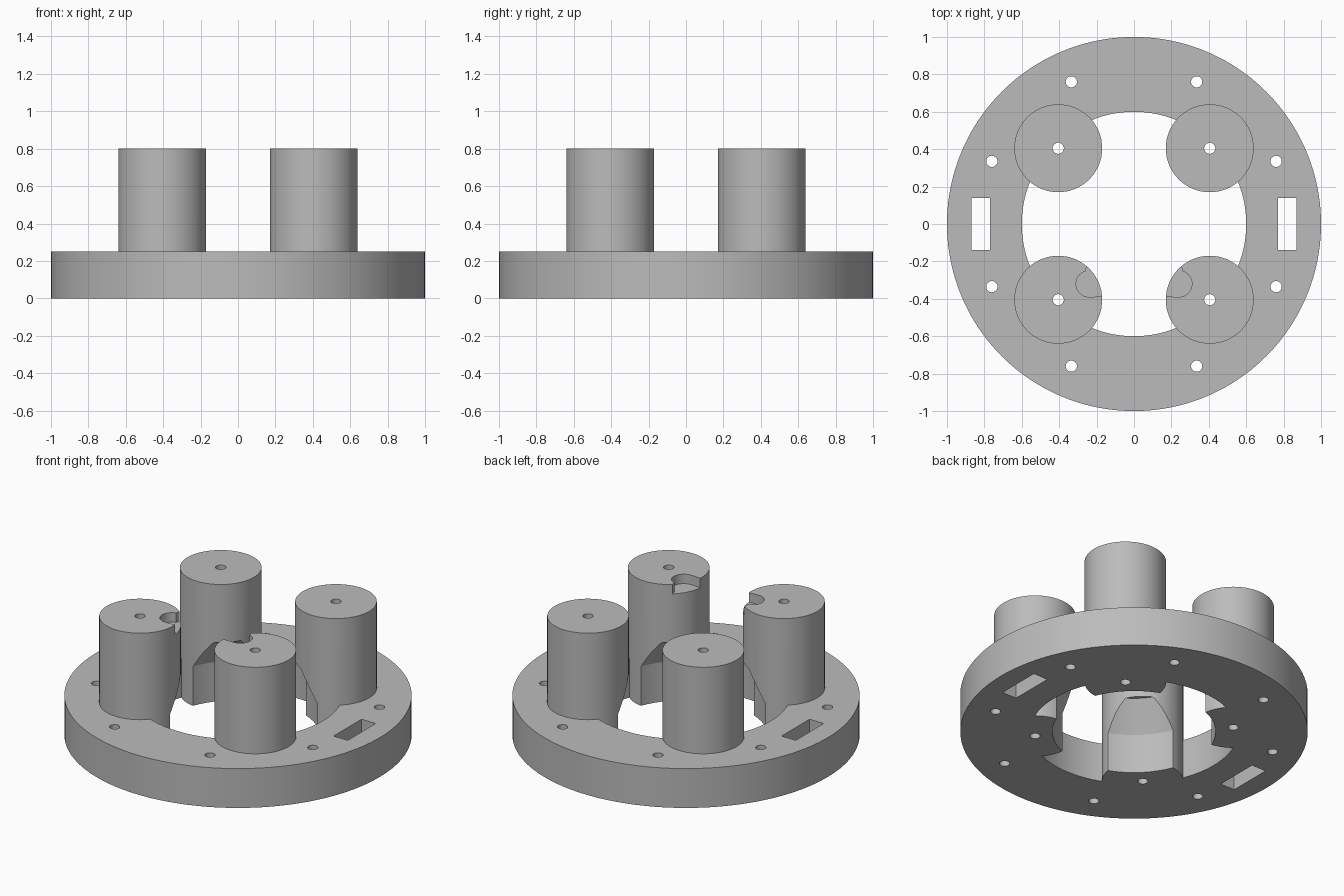
import bpy, bmesh
from math import sin, cos, radians, pi

default = bpy.data.objects.get("Cube")
if default:
    bpy.data.objects.remove(default, do_unlink=True)

grey = bpy.data.materials.new("plain grey")
grey.use_nodes = True
GREY = (0.5, 0.5, 0.5, 1)
grey.diffuse_color = GREY
grey.node_tree.nodes["Principled BSDF"].inputs["Base Color"].default_value = GREY


def prism(name, outline, z0, z1):
    """Extrude a flat outline from z0 up to z1."""
    bm = bmesh.new()
    face = bm.faces.new([bm.verts.new((x, y, z0)) for x, y in outline])
    out = bmesh.ops.extrude_face_region(bm, geom=[face])
    top = [v for v in out["geom"] if isinstance(v, bmesh.types.BMVert)]
    bmesh.ops.translate(bm, verts=top, vec=(0, 0, z1 - z0))
    bmesh.ops.recalc_face_normals(bm, faces=bm.faces)
    return finish(name, bm)


def finish(name, bm):
    mesh = bpy.data.meshes.new(name)
    bm.to_mesh(mesh)
    bm.free()
    mesh.materials.append(grey)
    obj = bpy.data.objects.new(name, mesh)
    bpy.context.collection.objects.link(obj)
    return obj


def arc(x, y, r, start=0, end=360, n=64):
    return [(x + r * cos(radians(start + (end - start) * i / n)),
             y + r * sin(radians(start + (end - start) * i / n))) for i in range(n)]


def combine(target, other, operation):
    """Apply a boolean and discard the second body."""
    mod = target.modifiers.new(operation, "BOOLEAN")
    mod.operation, mod.solver, mod.object = operation, "EXACT", other
    bpy.context.view_layer.objects.active = target
    bpy.ops.object.modifier_apply(modifier=mod.name)
    bpy.data.objects.remove(other, do_unlink=True)


# Ring base with a wide central opening
base = prism("ring_base_with_posts", arc(0, 0, 1, n=160), 0, 0.25)
combine(base, prism("opening", arc(0, 0, 0.6, n=128), -0.1, 0.4), "DIFFERENCE")

# Four posts overhanging the opening
corners = [(sx, sy) for sx in (-1, 1) for sy in (-1, 1)]
POST = 0.405
for sx, sy in corners:
    combine(base, prism("post", arc(sx * POST, sy * POST, 0.235), 0, 0.8), "UNION")

# Clearance under the overhang: straight bore, then a truncated cone
bm = bmesh.new()
levels = [(0.47, -0.1), (0.47, 0.25), (0.36, 0.43)]
rings = [[bm.verts.new((x, y, z)) for x, y in arc(0, 0, r, n=128)] for r, z in levels]
for low, high in zip(rings, rings[1:]):
    for i in range(len(low)):
        j = (i + 1) % len(low)
        bm.faces.new((low[i], low[j], high[j], high[i]))
bm.faces.new(rings[0])
bm.faces.new(rings[-1])
bmesh.ops.recalc_face_normals(bm, faces=bm.faces)
combine(base, finish("clearance", bm), "DIFFERENCE")

# Round holes through the posts and the ring
for sx, sy in corners:
    for x, y in ((POST, POST), (0.76, 0.335), (0.335, 0.76)):
        hole = prism("hole", arc(sx * x, sy * y, 0.03, n=24), -0.1, 1)
        combine(base, hole, "DIFFERENCE")

# Side slots and shallow notches in the tops of the front posts
for s in (-1, 1):
    slot = [(s * x, y) for x, y in ((0.77, -0.14), (0.87, -0.14), (0.87, 0.14), (0.77, 0.14))]
    combine(base, prism("slot", slot, -0.1, 0.4), "DIFFERENCE")
    notch = arc(0.24, -0.32, 0.07, 75, -90, 20) + [(0.23, -0.39), (0.13, -0.385), (0.13, -0.2), (0.25, -0.2)]
    notch = [(s * x, y) for x, y in notch]
    combine(base, prism("notch", notch, 0.74, 0.9), "DIFFERENCE")

# Smooth round walls, crisp rims
bpy.ops.object.select_all(action="DESELECT")
base.select_set(True)
bpy.context.view_layer.objects.active = base
bpy.ops.object.shade_smooth_by_angle(angle=pi / 6)
